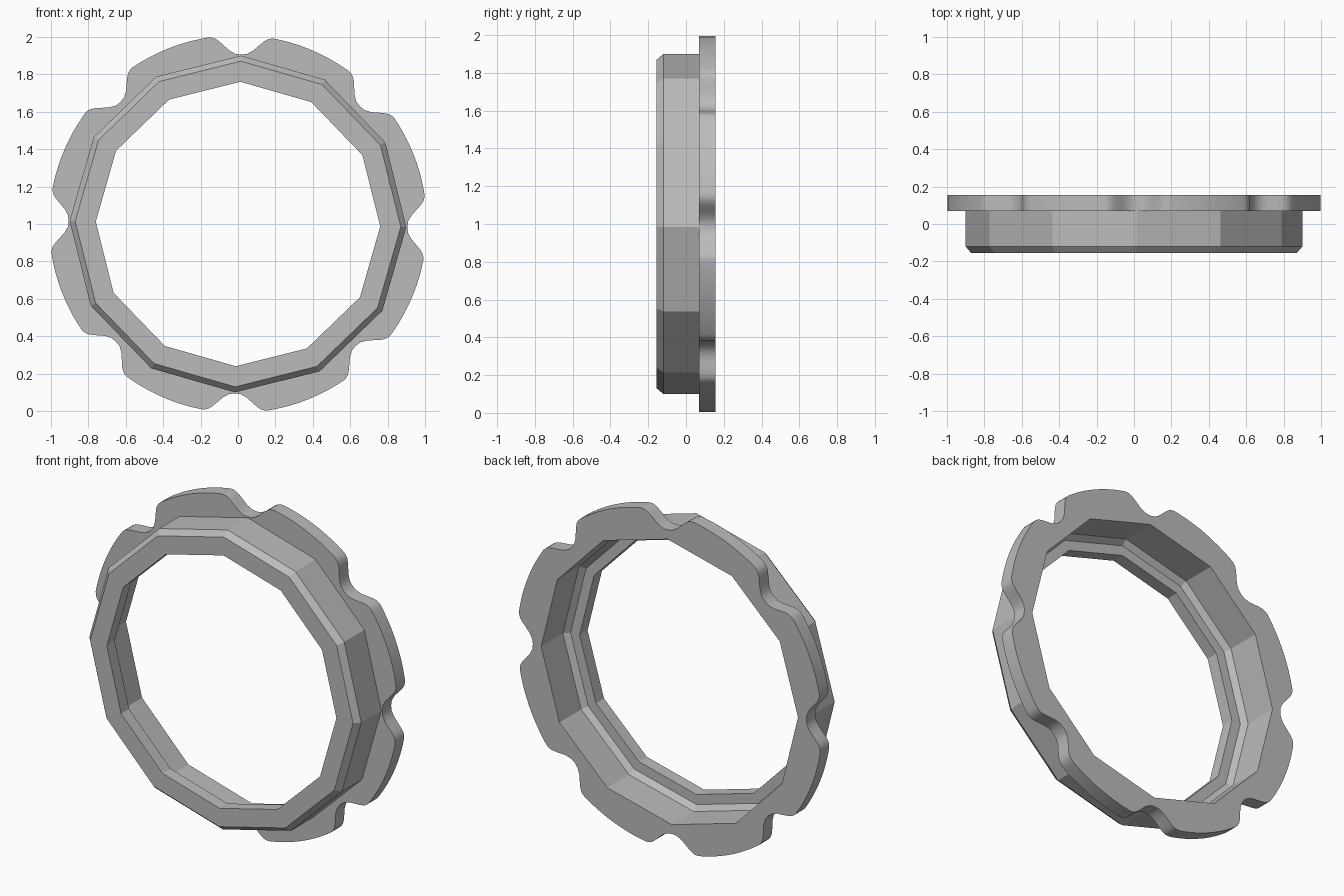
import bpy, bmesh
from math import cos, sin, radians

if "Cube" in bpy.data.objects:
    bpy.data.objects.remove(bpy.data.objects["Cube"], do_unlink=True)

TURN = -1.0          # slight roll of the whole ring, degrees
SIDES = 12
BORE = 0.85          # corner radius of the rear bore
FRONT, SEAT, BACK = -0.155, 0.07, 0.155

grey = bpy.data.materials.new("plain_grey")
grey.use_nodes = True
colour = (0.5, 0.5, 0.5, 1)
grey.diffuse_color = colour
grey.node_tree.nodes["Principled BSDF"].inputs["Base Color"].default_value = colour


def swept_ring(name, steps, section):
    """Sweep a closed (radius, y) section around the y axis; section(angle) may vary."""
    bm = bmesh.new()
    loops = []
    for i in range(steps):
        deg = 360 * i / steps
        a = radians(deg + TURN)
        loops.append([bm.verts.new((r * cos(a), y, 1 + r * sin(a)))
                      for r, y in section(deg)])
    for i, loop in enumerate(loops):
        other = loops[(i + 1) % steps]
        n = len(loop)
        for j in range(n):
            k = (j + 1) % n
            bm.faces.new((loop[j], loop[k], other[k], other[j]))
    bmesh.ops.recalc_face_normals(bm, faces=bm.faces)
    mesh = bpy.data.meshes.new(name)
    bm.to_mesh(mesh)
    bm.free()
    mesh.materials.append(grey)
    obj = bpy.data.objects.new(name, mesh)
    bpy.context.collection.objects.link(obj)
    return obj


# Twelve-sided collar: chamfered nose, front lip and stepped bore
collar_section = [(0.9, SEAT), (0.9, -0.12), (0.87, FRONT), (0.76, FRONT),
                  (0.76, -0.08), (0.82, -0.08), (BORE, -0.05), (BORE, SEAT)]
swept_ring("collar", SIDES, lambda deg: collar_section)

# Rounded notch: (degrees from notch centre, rim radius)
NOTCH = [(0, 0.905), (2, 0.91), (4, 0.93), (6, 0.965),
         (7.5, 0.992), (8.5, 1.004), (10, 1.009)]


def rim_radius(deg):
    off = abs((deg + 22.5) % 45 - 22.5)
    for (a, ra), (b, rb) in zip(NOTCH, NOTCH[1:]):
        if off <= b:
            return ra + (rb - ra) * (off - a) / (b - a)
    return NOTCH[-1][1]


def bore_radius(deg):
    half = 180 / SIDES
    return BORE * cos(radians(half)) / cos(radians(deg % (2 * half) - half))


# Notched flange around the back, with the same twelve-sided opening
def flange_section(deg):
    rim, bore = rim_radius(deg), bore_radius(deg)
    return [(rim, BACK), (rim, SEAT), (bore, SEAT), (bore, BACK)]


flange = swept_ring("notched_flange", 360, flange_section)
bpy.ops.object.select_all(action="DESELECT")
flange.select_set(True)
bpy.context.view_layer.objects.active = flange
bpy.ops.object.shade_smooth_by_angle(angle=radians(25))
